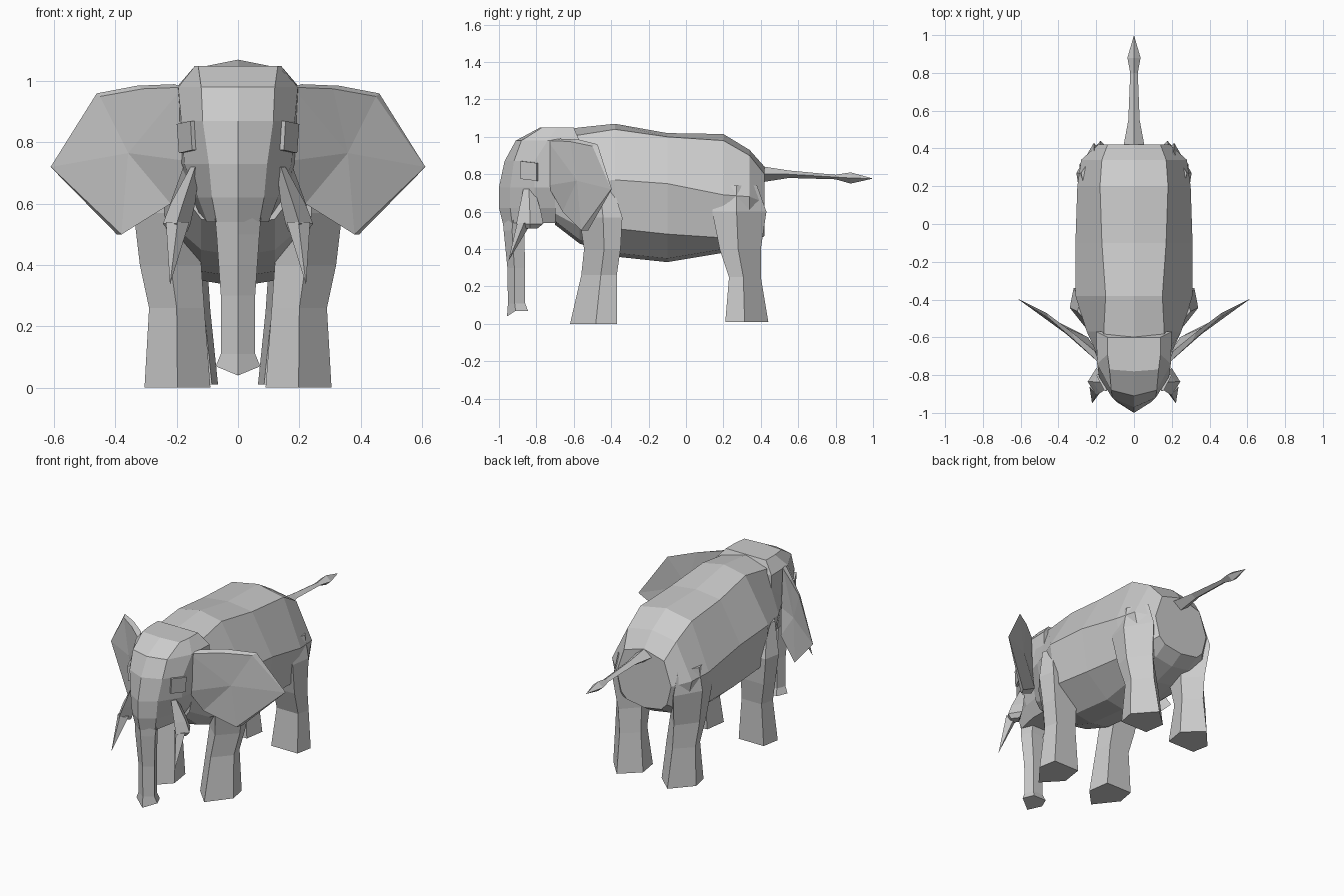
import bpy
import bmesh

cube = bpy.data.objects.get("Cube")
if cube:
    bpy.data.objects.remove(cube, do_unlink=True)

# One flat grey for the whole animal
skin = bpy.data.materials.new("plain_grey")
skin.use_nodes = True
grey = (0.6, 0.6, 0.6, 1)
skin.diffuse_color = grey
skin.node_tree.nodes["Principled BSDF"].inputs["Base Color"].default_value = grey


def loft(name, rings, mirror=False, poke_caps=False):
    """Skin a list of equally long point rings and close both ends."""
    bm = bmesh.new()
    loops = [[bm.verts.new(point) for point in ring] for ring in rings]
    count = len(loops[0])
    for lower, upper in zip(loops, loops[1:]):
        for i in range(count):
            j = (i + 1) % count
            bm.faces.new((lower[i], lower[j], upper[j], upper[i]))
    caps = [bm.faces.new(loops[0]), bm.faces.new(loops[-1])]
    if poke_caps:
        bmesh.ops.poke(bm, faces=caps)
    bmesh.ops.remove_doubles(bm, verts=bm.verts[:], dist=0.0001)
    bmesh.ops.recalc_face_normals(bm, faces=bm.faces[:])
    mesh = bpy.data.meshes.new(name)
    bm.to_mesh(mesh)
    bm.free()
    mesh.materials.append(skin)
    obj = bpy.data.objects.new(name, mesh)
    bpy.context.scene.collection.objects.link(obj)
    if mirror:
        modifier = obj.modifiers.new("both_sides", 'MIRROR')
        modifier.use_mirror_merge = False
    return obj


def both_halves(half):
    """Complete a ring given only its +x half."""
    return half + [(-x, y, z) for x, y, z in reversed(half) if x > 0]


def diamond_z(x, y, z, rx, ry):
    """Horizontal four-sided ring."""
    return [(x, y - ry, z), (x + rx, y, z), (x, y + ry, z), (x - rx, y, z)]


def diamond_y(y, z, rx, rz):
    """Upright four-sided ring."""
    return [(0, y, z - rz), (rx, y, z), (0, y, z + rz), (-rx, y, z)]


# Body: y, spine height, shoulder edge, widest edge, lower edge, belly height
body_sections = [
    (-.70, 1.03, (.16, 1.0), (.19, .78), (.15, .59), .53),
    (-.57, 1.05, (.16, 1.01), (.25, .75), (.2, .52), .43),
    (-.38, 1.07, (.15, 1.04), (.31, .77), (.28, .51), .36),
    (-.10, 1.02, (.17, 1.0), (.31, .75), (.27, .48), .33),
    (.20, 1.015, (.18, .98), (.3, .69), (.25, .46), .38),
    (.34, .93, (.17, .9), (.28, .68), (.23, .47), .42),
    (.42, .84, (.14, .8), (.19, .65), (.16, .53), .47),
]
body_rings = []
for y, top, edge, side, low, belly in body_sections:
    half = [(0, top), edge, side, low, (.12, belly + .02), (0, belly)]
    body_rings.append(both_halves([(x, y, z) for x, z in half]))
loft("body", body_rings)

# Head: height, brow y, face edge, cheek, back of head
head_sections = [
    (1.05, -.78, (.13, -.77), (.14, -.69), (.14, -.6)),
    (.98, -.91, (.12, -.88), (.195, -.74), (.2, -.57)),
    (.87, -.97, (.115, -.92), (.185, -.81), (.2, -.57)),
    (.73, -1.0, (.095, -.94), (.175, -.81), (.2, -.57)),
    (.62, -1.0, (.085, -.94), (.13, -.81), (.17, -.57)),
    (.54, -.98, (.07, -.93), (.1, -.79), (.1, -.66)),
]
head_rings = []
for z, brow, face, cheek, back in head_sections:
    half = [(0, brow), face, cheek, back]
    head_rings.append(both_halves([(x, y, z) for x, y in half]))
loft("head", head_rings)

# Trunk: height, front y, back y, half width, drop of the front point
trunk_sections = [
    (.66, -.99, -.82, .085, 0),
    (.5, -.975, -.865, .07, 0),
    (.3, -.955, -.86, .056, 0),
    (.11, -.952, -.86, .056, 0),
    (.07, -.957, -.845, .073, .03),
]
trunk_rings = []
for z, front, back, wide, drop in trunk_sections:
    middle = (front + back) / 2 - .01
    half = [(0, front, z - drop), (wide, middle, z), (wide * .6, back, z)]
    trunk_rings.append(both_halves(half))
loft("trunk", trunk_rings)


# Legs: five-sided columns with one corner on the outward end
def leg(name, sections):
    rings = []
    for z, inner, outer, point, flat in sections:
        depth = flat - point
        rings.append([
            ((inner + outer) / 2, point, z),
            (outer, point + depth * .55, z),
            (outer - .02, flat, z),
            (inner + .02, flat, z),
            (inner, point + depth * .45, z),
        ])
    loft(name, rings, mirror=True)


leg("front_legs", [
    (0, .09, .305, -.62, -.37),
    (.26, .11, .29, -.56, -.37),
    (.4, .12, .32, -.545, -.35),
    (.57, .14, .34, -.57, -.34),
    (.76, .16, .3, -.54, -.4),
])
leg("hind_legs", [
    (.01, .065, .29, .44, .21),
    (.25, .09, .28, .4, .23),
    (.4, .1, .29, .4, .18),
    (.6, .12, .305, .43, .14),
    (.74, .14, .28, .38, .18),
])

# Ears: wide fans, thick at the head and thin at the tip
ear_front = [
    (.18, -.74, .98), (.31, -.62, .975), (.45, -.5, .95), (.61, -.4, .72),
    (.38, -.56, .5), (.22, -.66, .6), (.17, -.74, .74),
]
ear_back = []
for x, y, z in ear_front:
    thick = .15 * (.63 - x)
    lift = .01 if z > .9 else 0
    ear_back.append((x + thick * .4, y + thick, z + lift))
loft("ears", [ear_front, ear_back], mirror=True, poke_caps=True)

# Eyes: small raised plates on the cheeks
eye_outer = [(.155, -.885, .87), (.2, -.8, .86), (.193, -.8, .765), (.15, -.885, .775)]
eye_inner = [(x - .03, y + .02, z) for x, y, z in eye_outer]
loft("eyes", [eye_inner, eye_outer], mirror=True)

# Tusks and the skin sleeves they grow from
loft("tusk_sleeves", [
    diamond_z(.14, -.84, .72, .015, .03),
    diamond_z(.18, -.835, .6, .04, .06),
    diamond_z(.2, -.835, .535, .045, .072),
    diamond_z(.195, -.835, .51, .03, .04),
], mirror=True)
loft("tusks", [
    diamond_z(.197, -.865, .54, .038, .038),
    diamond_z(.222, -.95, .335, 0, 0),
], mirror=True)

# Tail with a pointed tuft
loft("tail", [
    diamond_y(.39, .80, .06, .045),
    diamond_y(.55, .80, .03, .02),
    diamond_y(.8, .785, .02, .012),
    diamond_y(.88, .78, .035, .03),
    diamond_y(1, .777, 0, 0),
])
